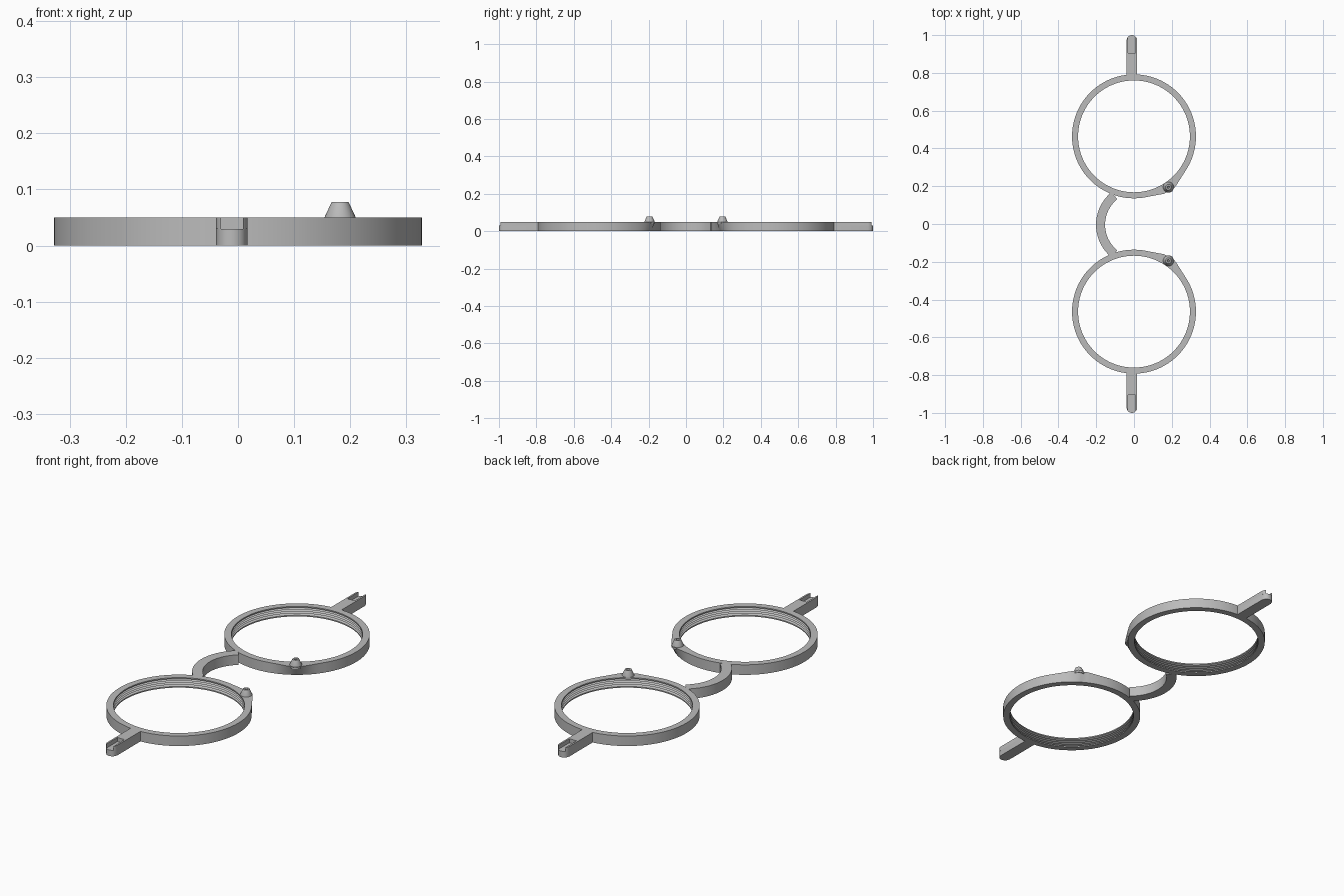
import bpy, bmesh, math
from mathutils import Vector

cube = bpy.data.objects.get("Cube")
if cube:
    bpy.data.objects.remove(cube)

H = 0.05                     # frame thickness
RING_Y, R_OUT, R_IN = 0.464, 0.328, 0.296
STUD = Vector((0.182, 0.195))
PAD = 0.03                   # radius of the lug under each stud

grey = bpy.data.materials.new("Plain grey")
grey.use_nodes = True
colour = (0.5, 0.5, 0.5, 1)
grey.diffuse_color = colour
grey.node_tree.nodes["Principled BSDF"].inputs["Base Color"].default_value = colour


def finish(bm, name):
    bmesh.ops.recalc_face_normals(bm, faces=bm.faces)
    mesh = bpy.data.meshes.new(name)
    bm.to_mesh(mesh)
    bm.free()
    mesh.materials.append(grey)
    obj = bpy.data.objects.new(name, mesh)
    bpy.context.collection.objects.link(obj)
    bpy.ops.object.select_all(action="DESELECT")
    bpy.context.view_layer.objects.active = obj
    obj.select_set(True)
    bpy.ops.object.shade_smooth_by_angle(angle=math.radians(25))
    return obj


def sweep(bm, loops, closed):
    """Skin a row of equal closed loops; wrap round or cap the ends."""
    rows = [[bm.verts.new(p) for p in loop] for loop in loops]
    n = len(rows[0])
    for i in range(len(rows) if closed else len(rows) - 1):
        a, b = rows[i], rows[(i + 1) % len(rows)]
        for j in range(n):
            k = (j + 1) % n
            bm.faces.new((a[j], a[k], b[k], b[j]))
    if not closed:
        bm.faces.new(rows[0])
        bm.faces.new(rows[-1])


def lug_radius(angle, offset):
    """Outline of the rim circle wrapped together with the stud lug."""
    d = offset.length
    t = abs((angle - math.atan2(offset.y, offset.x) + math.pi) % math.tau - math.pi)
    spread = math.acos((R_OUT - PAD) / d)
    if t >= spread:
        return R_OUT
    tangent = R_OUT / math.cos(spread - t)
    inside = PAD ** 2 - (d * math.sin(t)) ** 2
    if inside > 0:
        return min(tangent, d * math.cos(t) + math.sqrt(inside))
    return tangent


def rim(side, name):
    # threaded inside wall, plain outside wall flaring out to the lug
    offset = Vector((STUD.x, side * (STUD.y - RING_Y)))
    threads, low, high = 4, 0.006, 0.044
    pitch = (high - low) / threads
    inner = [(R_IN, H)]
    for i in range(threads):
        z = high - i * pitch
        inner += [(R_IN, z), (R_IN + 0.012, z - pitch / 2)]
    inner += [(R_IN, low), (R_IN, 0)]
    loops, count = [], 144
    for i in range(count):
        a = math.tau * i / count
        profile = [(R_OUT, 0), (lug_radius(a, offset), H)] + inner
        loops.append([(r * math.cos(a), side * RING_Y + r * math.sin(a), z) for r, z in profile])
    bm = bmesh.new()
    sweep(bm, loops, True)
    finish(bm, name)


def stud(side, name):
    # tapered peg with a small dimple in its top
    profile = [(0.028, H - 0.01), (0.028, H), (0.015, 0.078), (0.007, 0.078), (0.004, 0.07)]
    loops = []
    for r, z in profile:
        loops.append([(STUD.x + r * math.cos(math.tau * i / 32),
                       side * STUD.y + r * math.sin(math.tau * i / 32), z) for i in range(32)])
    bm = bmesh.new()
    sweep(bm, loops, False)
    finish(bm, name)


def hinge_arm(side, name):
    # round-ended bar with an open slot cut in the top of its tip
    cx, half, slot, floor = -0.011, 0.028, 0.0195, 0.03
    start, slot_start, end = RING_Y + 0.312, 0.905, 1.0

    def tip(x):
        return end - half + math.sqrt(max(half ** 2 - x ** 2, 0))

    def prism(bm, outline, z0, z1):
        sweep(bm, [[(cx + x, side * y, z) for x, y in outline] for z in (z0, z1)], False)

    def strip(x0, x1, y0):
        xs = [x0 + (x1 - x0) * i / 12 for i in range(13)]
        return [(x0, y0)] + [(x, tip(x)) for x in xs] + [(x1, y0)]

    bm = bmesh.new()
    prism(bm, strip(-half, half, start), 0, floor)
    prism(bm, [(-half, start), (-half, slot_start), (half, slot_start), (half, start)], floor, H)
    for x0, x1 in ((-half, -slot), (slot, half)):
        prism(bm, strip(x0, x1, slot_start), floor, H)
    finish(bm, name)


def bridge():
    # curved bar joining the two rims
    cx, cy, r_out, r_in = 0.021, -0.004, 0.222, 0.174
    loops, steps, reach = [], 32, math.radians(51)
    for i in range(steps + 1):
        a = math.pi + reach * (2 * i / steps - 1)
        loops.append([(cx + r * math.cos(a), cy + r * math.sin(a), z)
                      for r, z in ((r_in, 0), (r_out, 0), (r_out, H), (r_in, H))])
    bm = bmesh.new()
    sweep(bm, loops, False)
    finish(bm, "nose_bridge")


for side, word in ((1, "back"), (-1, "front")):
    rim(side, word + "_lens_rim")
    stud(side, word + "_stud")
    hinge_arm(side, word + "_hinge_arm")
bridge()
